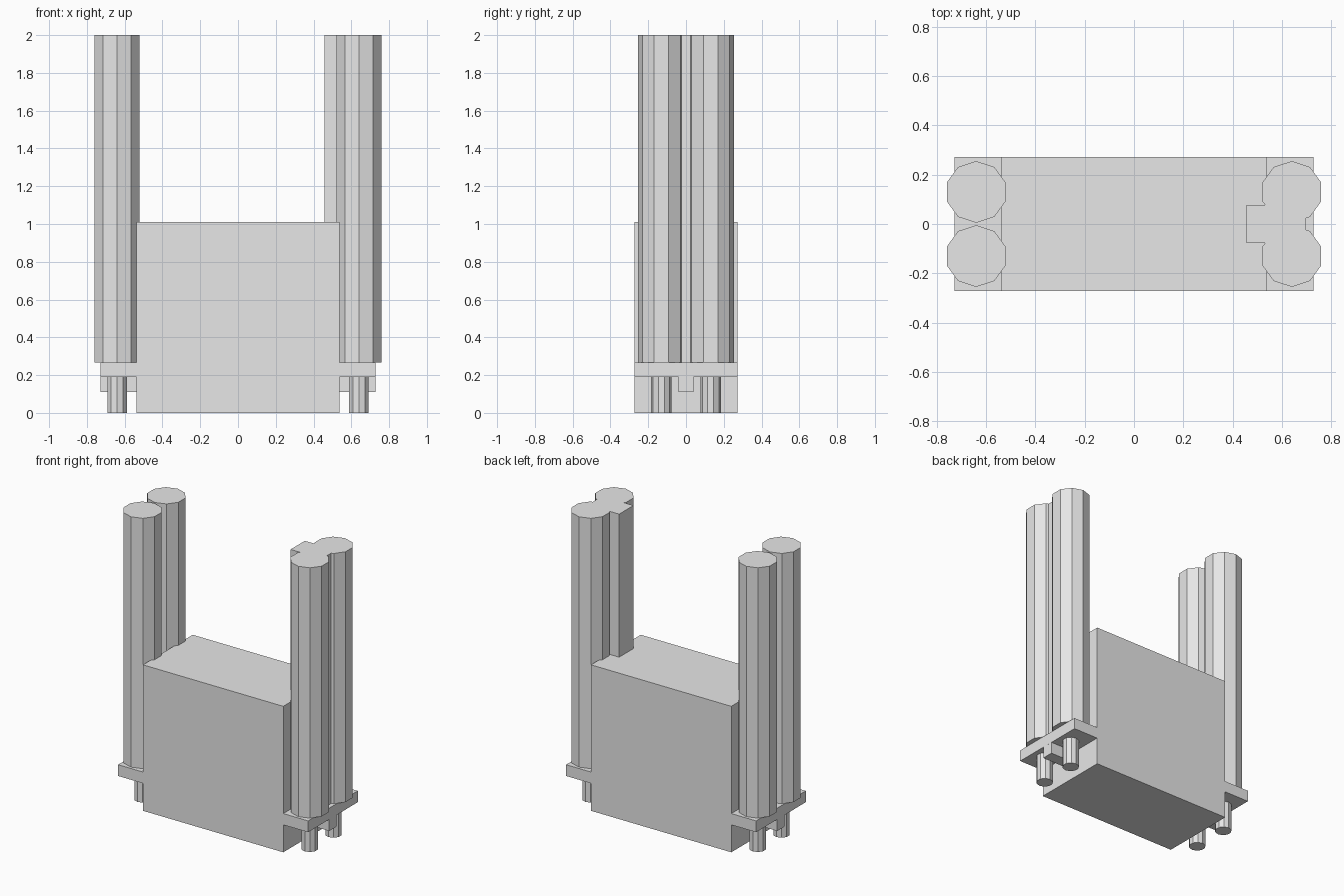
import bpy
import bmesh
from math import sin, cos, tau

cube = bpy.data.objects.get("Cube")
if cube:
    bpy.data.objects.remove(cube, do_unlink=True)

# Single flat colour
grey = bpy.data.materials.new("light_grey")
grey.use_nodes = True
colour = (0.8, 0.8, 0.8, 1)
grey.diffuse_color = colour
grey.node_tree.nodes["Principled BSDF"].inputs["Base Color"].default_value = colour


def prism(name, outline, bottom, top):
    """Extrude a flat outline from bottom to top."""
    bm = bmesh.new()
    face = bm.faces.new([bm.verts.new((x, y, bottom)) for x, y in outline])
    grown = bmesh.ops.extrude_face_region(bm, geom=[face])["geom"]
    for v in grown:
        if isinstance(v, bmesh.types.BMVert):
            v.co.z = top
    bmesh.ops.recalc_face_normals(bm, faces=bm.faces)
    mesh = bpy.data.meshes.new(name)
    bm.to_mesh(mesh)
    bm.free()
    mesh.materials.append(grey)
    obj = bpy.data.objects.new(name, mesh)
    bpy.context.collection.objects.link(obj)
    return obj


def box(name, x0, x1, half_depth, bottom, top):
    d = half_depth
    return prism(name, [(x0, -d), (x1, -d), (x1, d), (x0, d)], bottom, top)


def ten_sided(name, x, y, radius, bottom, top):
    angles = [tau * i / 10 for i in range(10)]
    outline = [(x + radius * sin(a), y + radius * cos(a)) for a in angles]
    return prism(name, outline, bottom, top)


BODY_X, FLANGE_X, DEPTH = 0.537, 0.727, 0.272
FLANGE_LOW, FLANGE_TOP = 0.19, 0.268
POST_X, POST_Y = 0.64, 0.13

# Main block
box("body", -BODY_X, BODY_X, DEPTH, 0, 1.01)

# End flanges with ribs, tall posts and short feet
for side, s in (("left", 1), ("right", -1)):
    x0, x1 = sorted((s * BODY_X, s * FLANGE_X))
    box(f"{side}_flange", x0, x1, DEPTH, FLANGE_LOW, FLANGE_TOP)
    box(f"{side}_rib", x0, x1, 0.041, 0.11, FLANGE_LOW)
    for end, e in (("front", -1), ("back", 1)):
        x, y = s * POST_X, e * POST_Y
        ten_sided(f"{side}_{end}_post", x, y, 0.125, FLANGE_TOP, 2)
        ten_sided(f"{side}_{end}_foot", x, y, 0.054, 0, FLANGE_LOW)

# Square bar joining the left posts
box("left_joining_bar", 0.457, 0.697, 0.078, FLANGE_TOP, 2)
